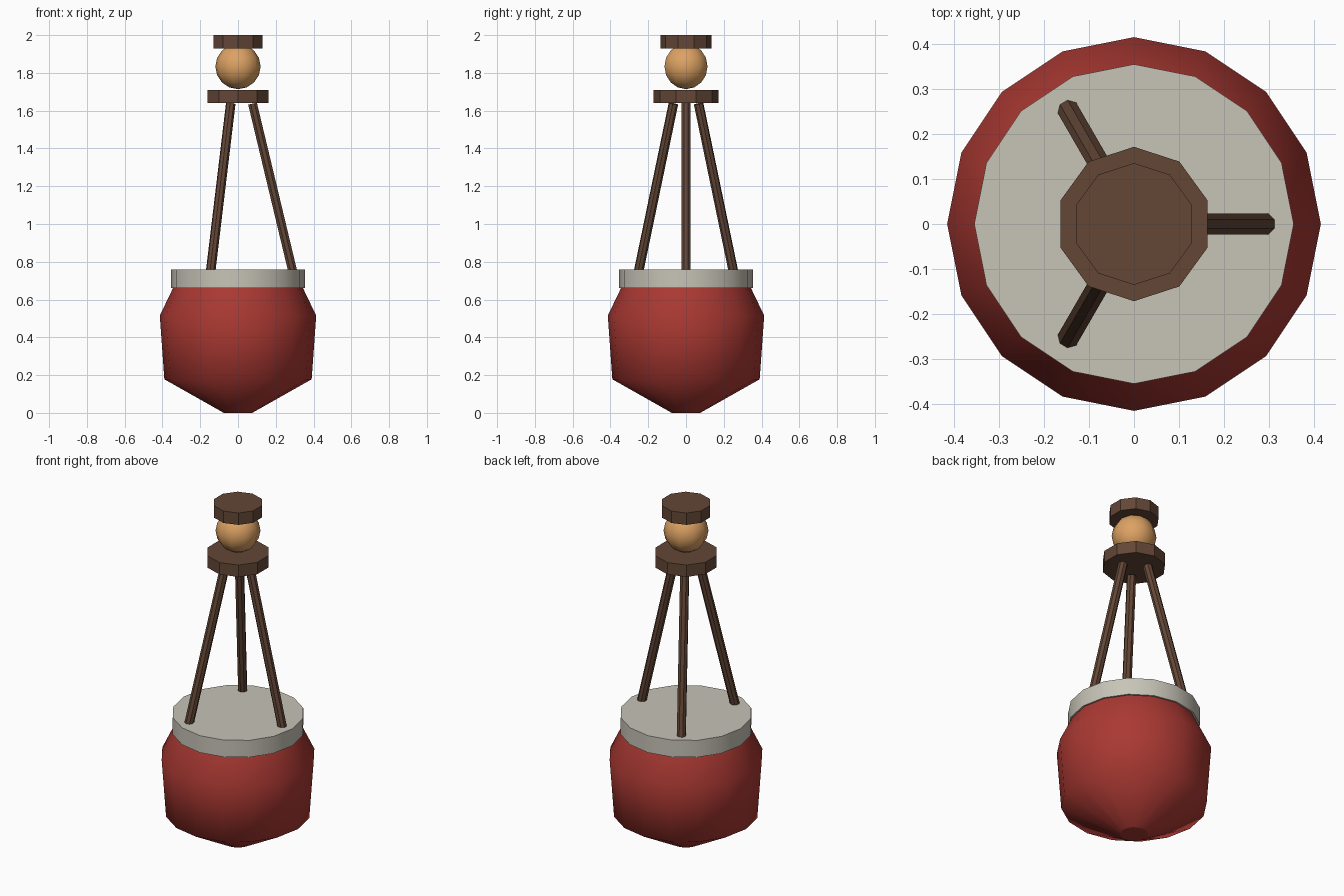
import bpy, bmesh, math
from mathutils import Vector

if "Cube" in bpy.data.objects:
    bpy.data.objects.remove(bpy.data.objects["Cube"])


def material(name, rgb):
    m = bpy.data.materials.new(name)
    m.diffuse_color = (*rgb, 1)
    m.use_nodes = True
    m.node_tree.nodes["Principled BSDF"].inputs["Base Color"].default_value = m.diffuse_color
    return m


RED = material("red paint", (0.40, 0.040, 0.032))
GREY = material("warm grey", (0.57, 0.55, 0.47))
BROWN = material("dark brown", (0.125, 0.062, 0.037))
AMBER = material("amber lamp", (0.72, 0.36, 0.125))


def lathe(name, profile, sides, mat, start=0.0, smooth=True):
    """Turn a list of (radius, height) points into a solid; radius 0 makes a pole."""
    bm = bmesh.new()
    rings = []
    for r, z in profile:
        if r == 0:
            rings.append([bm.verts.new((0, 0, z))] * sides)
            continue
        rings.append([bm.verts.new((r * math.cos(start + math.tau * i / sides),
                                    r * math.sin(start + math.tau * i / sides), z))
                      for i in range(sides)])
    for a, b in zip(rings, rings[1:]):
        for i in range(sides):
            j = (i + 1) % sides
            corners = list(dict.fromkeys((a[i], a[j], b[j], b[i])))
            bm.faces.new(corners).smooth = smooth
    # flat end caps
    if profile[0][0]:
        bm.faces.new(rings[0][::-1])
    if profile[-1][0]:
        bm.faces.new(rings[-1])
    # caps stay crisp against the sides
    bmesh.ops.recalc_face_normals(bm, faces=bm.faces)
    for e in bm.edges:
        if any(not f.smooth for f in e.link_faces):
            e.smooth = False
    mesh = bpy.data.meshes.new(name)
    bm.to_mesh(mesh)
    bm.free()
    mesh.materials.append(mat)
    ob = bpy.data.objects.new(name, mesh)
    bpy.context.collection.objects.link(ob)
    return ob


def disc(name, radius, z0, z1, sides, mat, start=0.0, smooth=False):
    return lathe(name, [(radius, z0), (radius, z1)], sides, mat, start, smooth)


# Float hull and the deck on top of it
lathe("float_hull", [(0.075, 0), (0.39, 0.178), (0.414, 0.515), (0.342, 0.665)], 16, RED)
disc("deck", 0.354, 0.66, 0.76, 16, GREY, smooth=True)

# Three leaning mast legs
for k in range(3):
    a = math.tau * k / 3
    out = Vector((math.cos(a), math.sin(a), 0))
    foot = out * 0.299 + Vector((0, 0, 0.71))
    head = out * 0.077 + Vector((0, 0, 1.637))
    axis = head - foot
    leg = disc(f"mast_leg_{k + 1}", 0.0255, 0, axis.length, 8, BROWN, math.pi / 8)
    leg.location = foot
    # lean inwards about the tangent, then turn to its place around the mast
    leg.rotation_euler = (0, -math.atan2(0.299 - 0.077, axis.z), a)

# Lantern: base plate, lamp ball and cap
disc("lantern_plate", 0.171, 1.64, 1.71, 10, BROWN, math.pi / 2)
ball = [(0.12 * math.sin(math.pi * i / 8), 1.834 - 0.12 * math.cos(math.pi * i / 8))
        for i in range(1, 8)]
lathe("lamp_ball", [(0, 1.714)] + ball + [(0, 1.954)], 10, AMBER)
disc("lantern_cap", 0.135, 1.93, 2.0, 10, BROWN, math.pi / 2)
